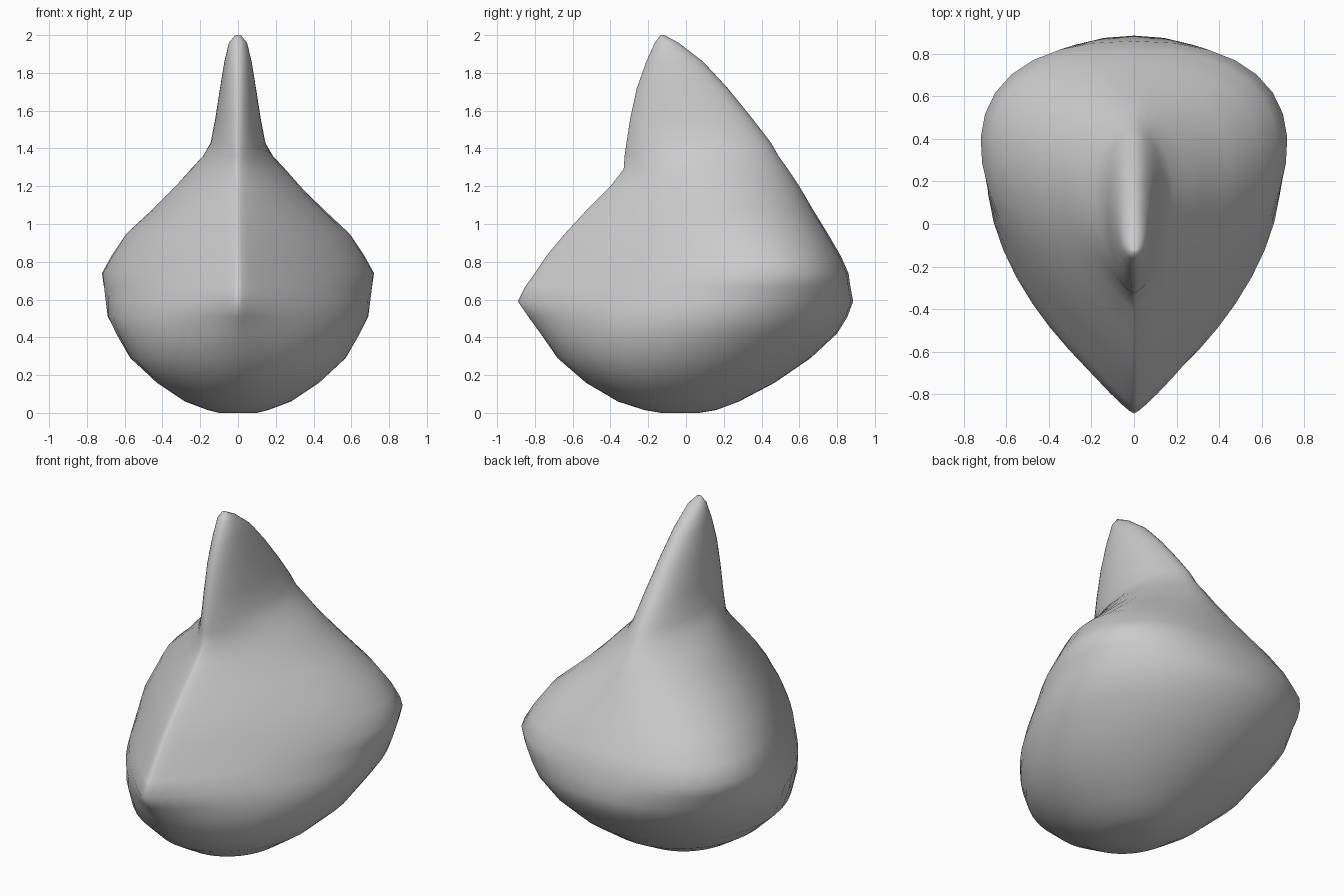
import bpy, bmesh, math

SIDES = 40
BLUNT = 0.12  # share of plain ellipse that rounds the front ridge

# Level sections: z, front y, back y, half width, front taper, back taper
SECTIONS = [
    (0.00, -0.13, 0.07, 0.10, 0.0, 0.0),
    (0.015, -0.22, 0.16, 0.16, 0.0, 0.0),
    (0.06, -0.36, 0.28, 0.28, 0.0, 0.0),
    (0.16, -0.53, 0.47, 0.43, 0.1, 0.0),
    (0.29, -0.68, 0.66, 0.57, 0.25, 0.0),
    (0.42, -0.77, 0.80, 0.645, 0.5, 0.0),
    (0.51, -0.835, 0.855, 0.69, 0.8, 0.0),
    (0.59, -0.89, 0.885, 0.70, 1.1, 0.0),
    (0.67, -0.85, 0.87, 0.71, 1.2, -0.1),
    (0.74, -0.80, 0.86, 0.72, 1.25, -0.15),
    (0.83, -0.74, 0.82, 0.67, 1.25, -0.15),
    (0.95, -0.64, 0.75, 0.59, 1.2, -0.1),
    (1.08, -0.52, 0.67, 0.45, 1.1, 0.0),
    (1.20, -0.40, 0.60, 0.33, 0.9, 0.2),
    (1.29, -0.33, 0.54, 0.25, 0.7, 0.2),
    (1.36, -0.325, 0.49, 0.185, 0.5, 0.2),
    (1.43, -0.315, 0.45, 0.145, 0.3, 0.1),
    (1.56, -0.295, 0.35, 0.12, 0.2, 0.0),
    (1.72, -0.26, 0.22, 0.095, 0.1, 0.0),
    (1.86, -0.21, 0.09, 0.072, 0.0, 0.0),
    (1.96, -0.165, -0.04, 0.048, 0.0, 0.0),
    (2.00, -0.135, -0.115, 0.015, 0.0, 0.0),
]


def drop(t, m, n):
    """Teardrop half width from front (t=0) to back (t=1), maximum 1."""
    def raw(u):
        return max(u, 0) ** ((1 + m) / 2) * max(1 - u, 0) ** ((1 + n) / 2)
    return raw(t) / raw((1 + m) / (2 + m + n))


def ring(bm, z, front, back, half, m, n):
    ts = [(1 - math.cos(2 * math.pi * i / SIDES)) / 2 for i in range(SIDES)]
    ws = [(1 - BLUNT) * drop(t, m, n) + BLUNT * drop(t, 0, 0) for t in ts]
    peak = max(ws)
    return [bm.verts.new(((-1 if i > SIDES / 2 else 1) * half * w / peak,
                          front + (back - front) * t, z))
            for i, (t, w) in enumerate(zip(ts, ws))]


# Pointed, rounded body running up into a thin fin
bm = bmesh.new()
rings = [ring(bm, *s) for s in SECTIONS]
for low, high in zip(rings, rings[1:]):
    for i in range(SIDES):
        j = (i + 1) % SIDES
        bm.faces.new((low[i], low[j], high[j], high[i]))
bm.faces.new(rings[0][::-1])
bm.faces.new(rings[-1])
bmesh.ops.recalc_face_normals(bm, faces=bm.faces)
for f in bm.faces:
    f.smooth = True

mesh = bpy.data.meshes.new("finned_body")
bm.to_mesh(mesh)
bm.free()
body = bpy.data.objects.new("finned_body", mesh)
bpy.context.collection.objects.link(body)
